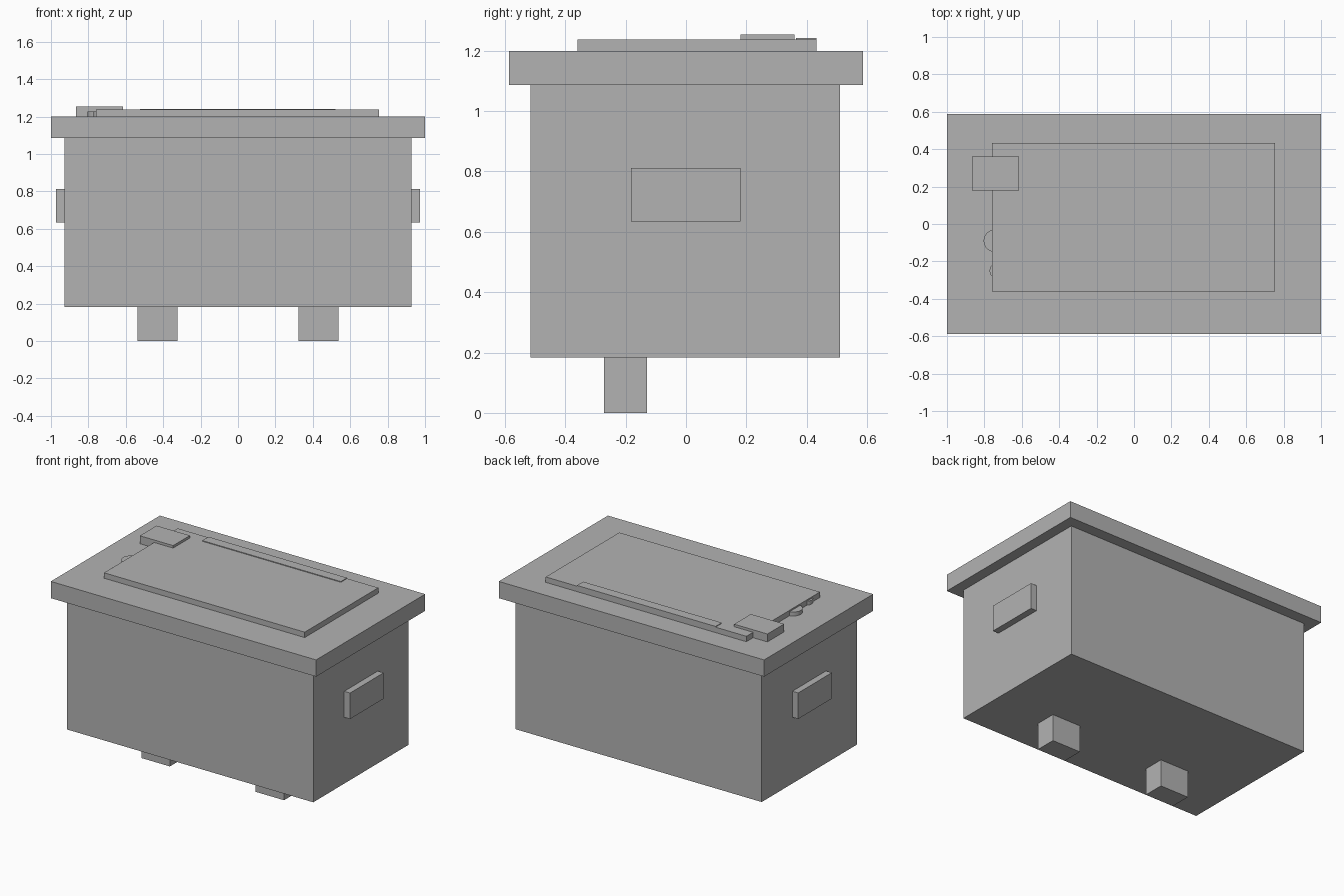
import bpy

default_cube = bpy.data.objects.get("Cube")
if default_cube:
    bpy.data.objects.remove(default_cube, do_unlink=True)

# Single plain grey finish
grey = bpy.data.materials.new("plain grey")
grey.use_nodes = True
colour = (0.45, 0.45, 0.45, 1)
grey.diffuse_color = colour
grey.node_tree.nodes["Principled BSDF"].inputs["Base Color"].default_value = colour


def box(name, x, y, z):
    """Box spanning the given (min, max) range on each axis."""
    spans = (x, y, z)
    bpy.ops.mesh.primitive_cube_add(size=1, location=[(a + b) / 2 for a, b in spans])
    obj = bpy.context.object
    obj.name = name
    obj.scale = [b - a for a, b in spans]
    bpy.ops.object.transform_apply(location=False, rotation=False, scale=True)
    obj.data.materials.append(grey)
    return obj


def disc(name, x, y, z, radius):
    """Upright disc between two heights."""
    bpy.ops.mesh.primitive_cylinder_add(
        vertices=32, radius=radius, depth=z[1] - z[0], location=(x, y, sum(z) / 2))
    obj = bpy.context.object
    obj.name = name
    obj.data.materials.append(grey)
    bpy.ops.object.shade_smooth_by_angle()


# Main body and overhanging lid
box("body", (-0.928, 0.928), (-0.515, 0.51), (0.183, 1.086))
box("lid", (-1, 1), (-0.587, 0.587), (1.086, 1.2))

# Raised panel, its back strip and the corner block
box("lid_panel", (-0.758, 0.755), (-0.36, 0.432), (1.2, 1.237))
box("back_strip", (-0.525, 0.52), (0.365, 0.432), (1.237, 1.242))
box("corner_block", (-0.866, -0.615), (0.18, 0.36), (1.2, 1.254))

# Round knobs peeking out from under the panel
disc("large_knob", -0.745, -0.09, (1.2, 1.227), 0.059)
disc("small_knob", -0.73, -0.25, (1.2, 1.227), 0.042)

# Side handles and feet
for side, label in ((-1, "right"), (1, "left")):
    box(label + "_handle", sorted((side * 0.928, side * 0.972)), (-0.182, 0.18), (0.635, 0.812))
    box(label + "_foot", sorted((side * 0.323, side * 0.538)), (-0.272, -0.129), (0, 0.183))
